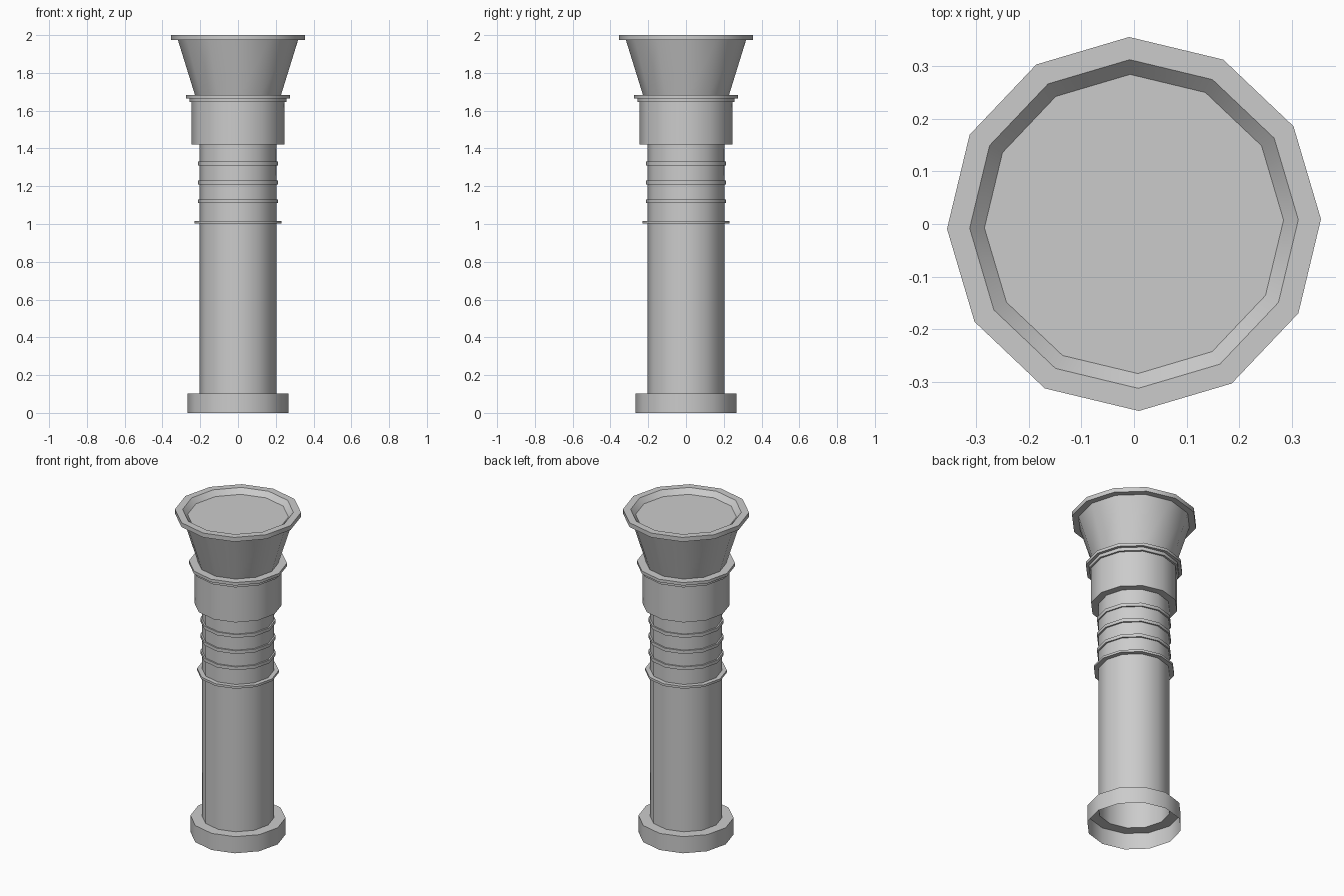
import bpy
import bmesh
import math

cube = bpy.data.objects.get("Cube")
if cube:
    bpy.data.objects.remove(cube, do_unlink=True)

SIDES = 12
TURN = math.radians(1.5)
TUBE = 0.203

grey = bpy.data.materials.new("plain_grey")
grey.use_nodes = True
grey.diffuse_color = (0.6, 0.6, 0.6, 1)
grey.node_tree.nodes["Principled BSDF"].inputs["Base Color"].default_value = (0.6, 0.6, 0.6, 1)


def lathe(name, profile, cap_end=False):
    """Turn (radius, z) points, listed bottom to top, into an open shell."""
    bm = bmesh.new()
    loops = []
    for r, z in profile:
        angles = [TURN + math.tau * i / SIDES for i in range(SIDES)]
        loops.append([bm.verts.new((r * math.cos(a), r * math.sin(a), z)) for a in angles])
    for low, high in zip(loops, loops[1:]):
        for i in range(SIDES):
            j = (i + 1) % SIDES
            bm.faces.new((low[i], low[j], high[j], high[i]))
    if cap_end:
        bm.faces.new(loops[-1])
    mesh = bpy.data.meshes.new(name)
    bm.to_mesh(mesh)
    bm.free()
    mesh.materials.append(grey)
    obj = bpy.data.objects.new(name, mesh)
    bpy.context.collection.objects.link(obj)
    bpy.ops.object.select_all(action="DESELECT")
    obj.select_set(True)
    bpy.context.view_layer.objects.active = obj
    bpy.ops.object.shade_smooth_by_angle(angle=math.radians(35))
    return obj


def band(name, inner, outer, bottom, top):
    """Raised band standing out from a wall."""
    return lathe(name, [(inner, bottom), (outer, bottom), (outer, top), (inner, top)])


# Foot, open underneath, and the hollow tube above it
lathe("foot", [(0.268, 0), (0.268, 0.103), (TUBE, 0.103)])
lathe("tube", [(TUBE, 0.103), (TUBE, 1.422)])

# Grip bands
band("tube_collar", TUBE, 0.23, 1.003, 1.017)
for i in range(3):
    z = 1.11 + 0.1 * i
    band(f"grip_ring_{i + 1}", TUBE, 0.212, z, z + 0.02)

# Wide body with a stepped flange
lathe("body", [(TUBE, 1.422), (0.246, 1.422), (0.246, 1.645)])
band("lower_flange", 0.246, 0.258, 1.645, 1.665)
band("upper_flange", 0.228, 0.276, 1.665, 1.683)

# Flared head, rim and recessed lens
lathe("flared_head", [(0.228, 1.683), (0.318, 1.973)])
lathe("rim", [(0.318, 1.973), (0.355, 1.973), (0.355, 2), (0.312, 2)])
lathe("lens", [(0.312, 2), (0.284, 1.97)], cap_end=True)
